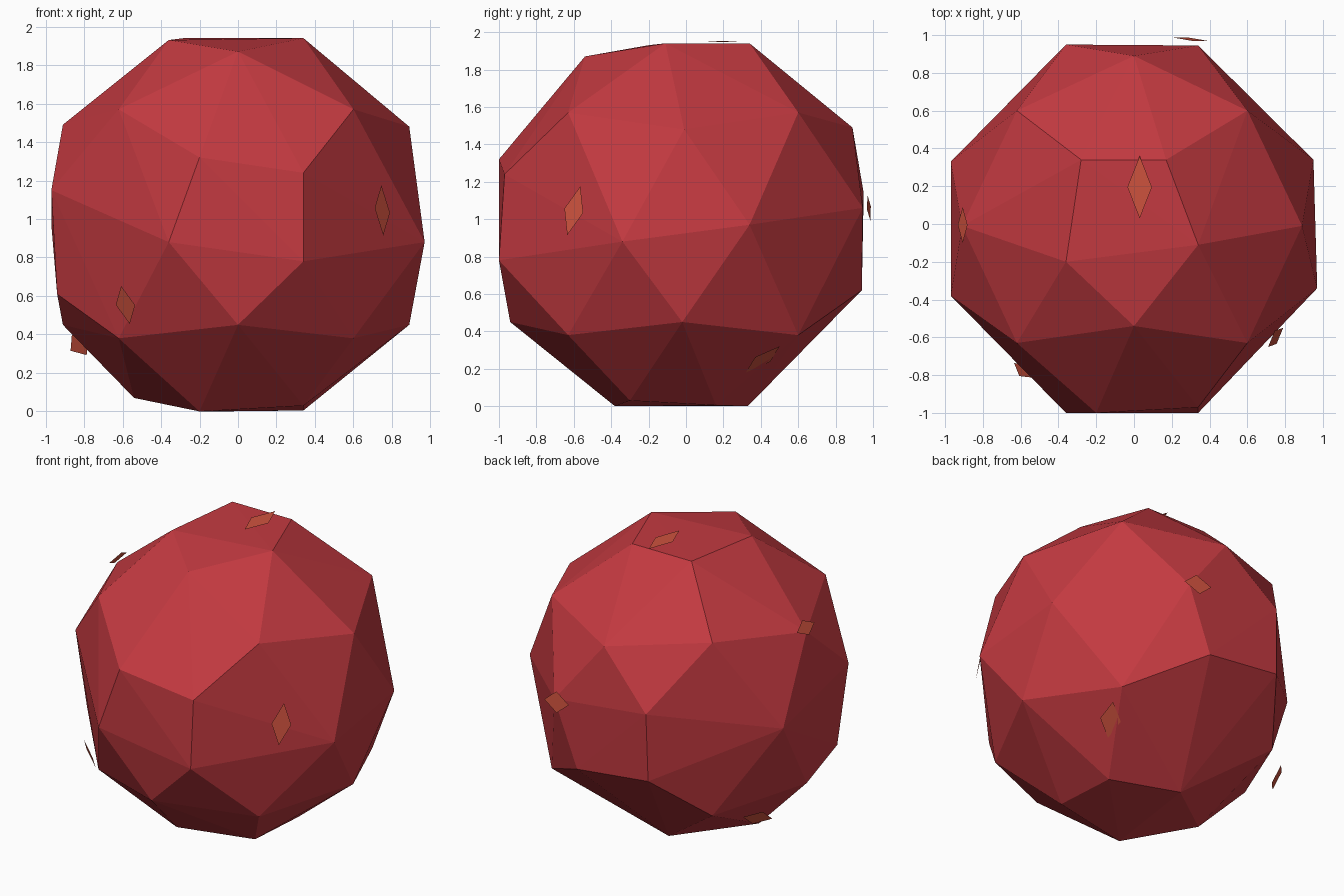
import bpy, bmesh
from mathutils import Vector

if "Cube" in bpy.data.objects:
    bpy.data.objects.remove(bpy.data.objects["Cube"])


def material(name, rgb):
    m = bpy.data.materials.new(name)
    m.diffuse_color = (*rgb, 1)
    m.use_nodes = True
    m.node_tree.nodes["Principled BSDF"].inputs["Base Color"].default_value = m.diffuse_color
    return m


def add_object(name, bm, mat):
    me = bpy.data.meshes.new(name)
    bm.to_mesh(me)
    bm.free()
    me.materials.append(mat)
    ob = bpy.data.objects.new(name, me)
    bpy.context.collection.objects.link(ob)
    return ob


red = material("berry red", (0.55, 0.042, 0.052))
orange = material("orange red", (0.62, 0.085, 0.048))
centre = Vector((0, -0.025, 0.97))

# Faceted ball: eight cube-like corners plus a bulging ring of points per side
corners = [(x, y, z) for x in (-0.62, 0.60) for y in (-0.63, 0.60) for z in (0.38, 1.57)]
sides = {
    "top": [(-.36, -.20, 1.93), (-.28, .34, 1.94), (.17, .34, 1.94), (.34, -.11, 1.94), (0, -.54, 1.87)],
    "front": [(-.36, -1, .88), (-.20, -1, 1.32), (.34, -.97, 1.24), (.34, -1, .78), (0, -.94, .45)],
    "right": [(.97, -.34, .88), (.95, .34, .97), (.89, -.01, 1.48), (.89, -.02, .45)],
    "back": [(.17, .94, .62), (-.37, .94, .68), (-.36, .95, 1.14), (.34, .945, 1.06), (0, .89, 1.49)],
    "left": [(-.97, -.38, 1.15), (-.97, .33, .97), (-.94, -.30, .61), (-.91, -.01, .45), (-.91, -.01, 1.49)],
    "bottom": [(.34, -.30, .03), (.34, .16, .005), (-.10, .33, 0), (-.54, -.02, .07), (-.20, -.38, 0)],
}
bm = bmesh.new()
for p in corners + [p for ring in sides.values() for p in ring]:
    bm.verts.new(p)
bmesh.ops.convex_hull(bm, input=bm.verts[:])
bmesh.ops.delete(bm, geom=[v for v in bm.verts if not v.link_faces], context='VERTS')
bmesh.ops.recalc_face_normals(bm, faces=bm.faces[:])
add_object("faceted_ball", bm, red)

# Small diamond flakes lying on the skin: centre, half length vector, half width
flakes = [
    ((.03, .195, 1.95), (0, .165, 0), .065),
    ((.30, .978, 1.06), (.10, -.01, -.01), .07),
    ((.75, -.60, 1.045), (-.005, .035, .13), .065),
    ((-.585, -.775, .553), (-.022, -.03, .098), .063),
    ((-.825, .40, .345), (.045, .095, .03), .065),
    ((.535, .41, .25), (.055, .09, .07), .065),
    ((-.907, -.005, 1.52), (0, .095, 0), .05),
]
for i, (c, half, width) in enumerate(flakes, 1):
    c, half = Vector(c), Vector(half)
    out = (c - centre).normalized()
    across = out.cross(half).normalized() * width
    bm = bmesh.new()
    quad = [bm.verts.new(c + d) for d in (half, across, -half, -across)]
    face = bm.faces.new(quad)
    face.normal_update()
    if face.normal.dot(out) < 0:
        face.normal_flip()
    add_object(f"diamond_flake_{i}", bm, orange)
